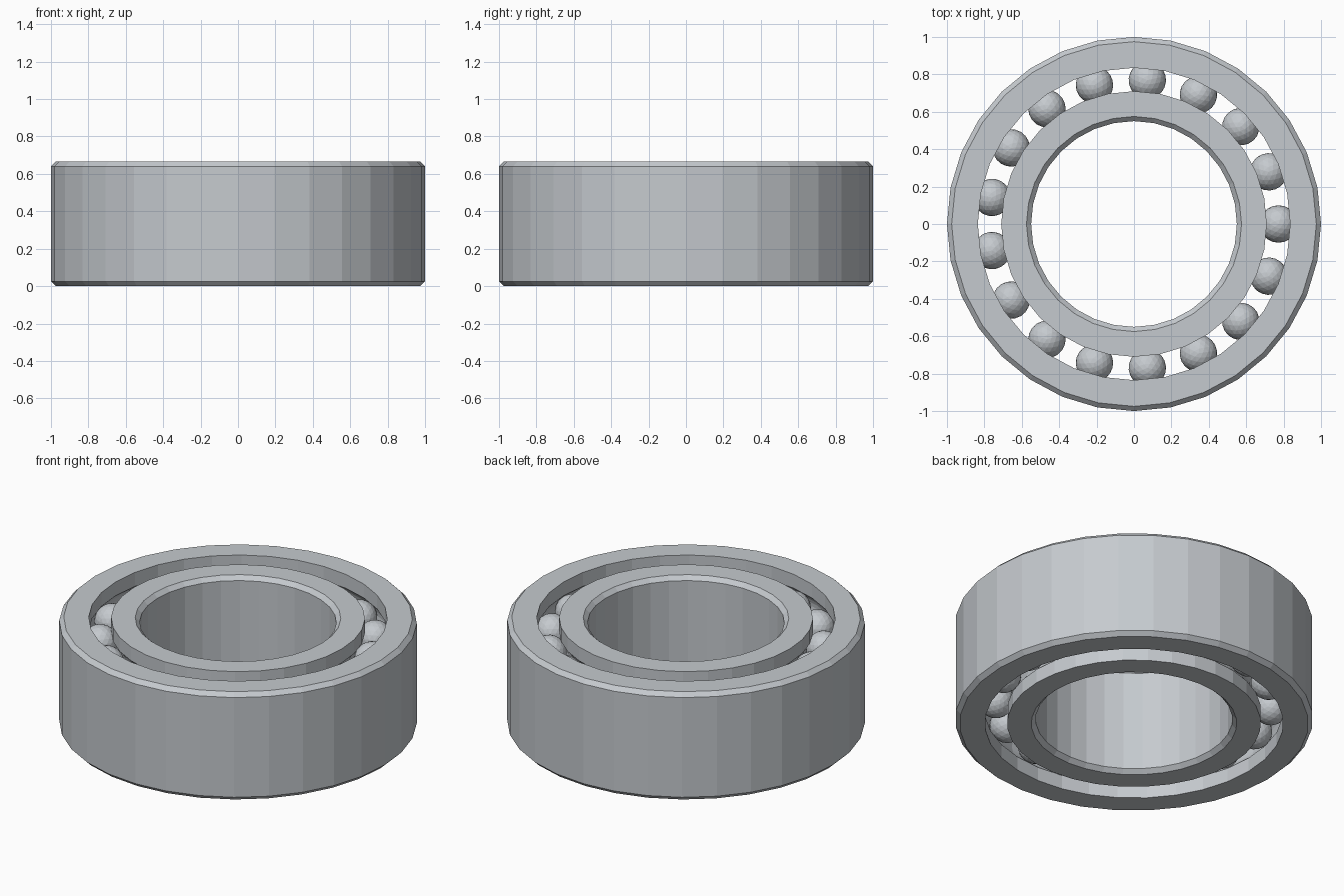
import bpy
import bmesh
from math import sin, cos, acos, pi, tau
from mathutils import Matrix

cube = bpy.data.objects.get("Cube")
if cube:
    bpy.data.objects.remove(cube)

SEGMENTS = 32
HEIGHT = 0.665
CHAMFER = 0.025
BORE, INNER_LAND, OUTER_LAND, RIM = 0.55, 0.71, 0.835, 1.0
PITCH = (INNER_LAND + OUTER_LAND) / 2
BALL = 0.1
BALL_COUNT = 17
ROWS = (HEIGHT / 4, HEIGHT * 3 / 4)

steel = bpy.data.materials.new("steel grey")
steel.use_nodes = True
color = (0.56, 0.59, 0.62, 1)
steel.diffuse_color = color
steel.node_tree.nodes["Principled BSDF"].inputs["Base Color"].default_value = color


def add_object(name, bm):
    mesh = bpy.data.meshes.new(name)
    bm.to_mesh(mesh)
    bm.free()
    mesh.materials.append(steel)
    obj = bpy.data.objects.new(name, mesh)
    bpy.context.collection.objects.link(obj)
    return obj


def race_wall(land, side):
    """Wall profile from bottom to top with one ball groove per row."""
    groove = BALL + 0.002
    half = acos(abs(land - PITCH) / groove)
    wall = [(land, 0)]
    for z in ROWS:
        for i in range(9):
            a = half * (i / 4 - 1)
            wall.append((PITCH + side * groove * cos(a), z + groove * sin(a)))
    return wall + [(land, HEIGHT)]


def chamfered_wall(radius, side):
    """Plain wall profile from top to bottom with chamfered ends."""
    edge = radius - side * CHAMFER
    return [(edge, HEIGHT), (radius, HEIGHT - CHAMFER), (radius, CHAMFER), (edge, 0)]


def ring(name, profile):
    bm = bmesh.new()
    loops = []
    for s in range(SEGMENTS):
        a = tau * s / SEGMENTS
        loops.append([bm.verts.new((r * cos(a), r * sin(a), z)) for r, z in profile])
    count = len(profile)
    for s in range(SEGMENTS):
        here, there = loops[s], loops[(s + 1) % SEGMENTS]
        for i in range(count):
            j = (i + 1) % count
            bm.faces.new((here[i], there[i], there[j], here[j]))
    bmesh.ops.recalc_face_normals(bm, faces=bm.faces)
    return add_object(name, bm)


# Inner and outer rings
ring("outer_ring", race_wall(OUTER_LAND, 1) + chamfered_wall(RIM, 1))
ring("inner_ring", race_wall(INNER_LAND, -1) + chamfered_wall(BORE, -1))

# Two rows of balls
for row_name, z in zip(("lower_balls", "upper_balls"), ROWS):
    bm = bmesh.new()
    for i in range(BALL_COUNT):
        place = Matrix.Rotation(tau * i / BALL_COUNT, 4, "Z") @ Matrix.Translation((PITCH, 0, z))
        bmesh.ops.create_icosphere(bm, subdivisions=3, radius=BALL, matrix=place)
    add_object(row_name, bm)
